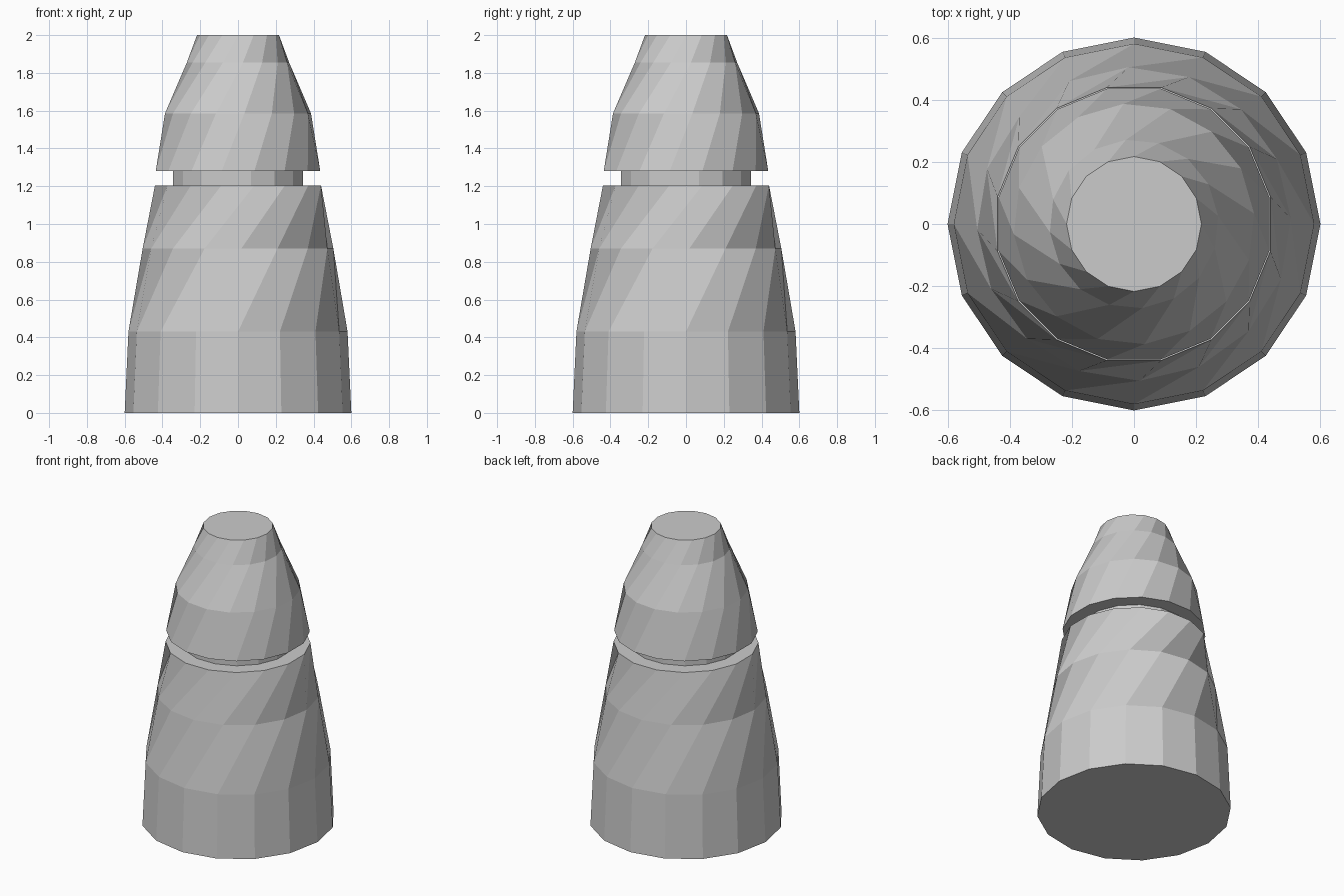
import bpy, bmesh
from math import sin, cos, radians

if "Cube" in bpy.data.objects:
    bpy.data.objects.remove(bpy.data.objects["Cube"])

SIDES = 16


def ring_solid(name, rings):
    """Closed solid through 16-sided rings given as (z, radius, twist degrees)."""
    bm = bmesh.new()
    loops = []
    for z, r, twist in rings:
        loop = []
        for i in range(SIDES):
            a = radians(twist + i * 360 / SIDES)
            loop.append(bm.verts.new((r * cos(a), r * sin(a), z)))
        loops.append(loop)
    for low, high in zip(loops, loops[1:]):
        for i in range(SIDES):
            j = (i + 1) % SIDES
            bm.faces.new((low[j], high[j], high[i], low[i]))
    bm.faces.new(loops[0][::-1])
    bm.faces.new(loops[-1])
    bm.normal_update()
    mesh = bpy.data.meshes.new(name)
    bm.to_mesh(mesh)
    bm.free()
    obj = bpy.data.objects.new(name, mesh)
    bpy.context.collection.objects.link(obj)
    return obj


# One twisted body: lower shell, recessed neck, then the tapering upper shell
ring_solid("twisted_tapered_body", [
    (0.00, 0.60, 0),
    (0.43, 0.58, 0),
    (0.87, 0.505, 24.5),
    (1.205, 0.448, 56.25),
    (1.205, 0.35, 56.25),
    (1.28, 0.35, 56.25),
    (1.28, 0.444, 56.25),
    (1.585, 0.388, 72.5),
    (1.855, 0.272, 95.5),
    (2.00, 0.217, 112.5),
])
